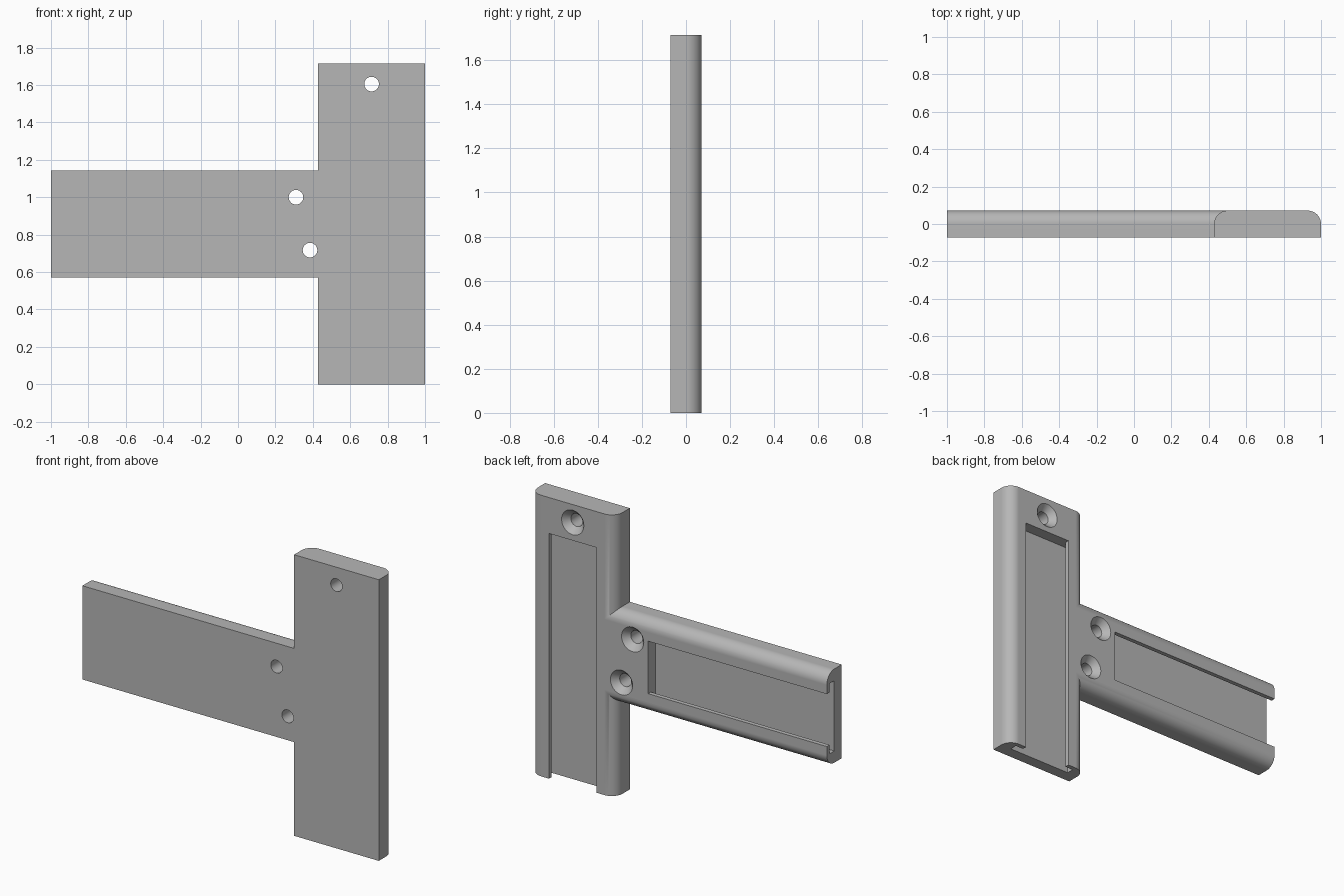
import bpy
import math
from mathutils import Matrix, Vector

if "Cube" in bpy.data.objects:
    bpy.data.objects.remove(bpy.data.objects["Cube"])

U = 1 / 14            # basic module: wall width, half thickness, edge radius
BAR_X = 10 * U        # centre line of the upright bar
ARM_Z = 12 * U        # centre line of the side arm
TOP = 24 * U

grey = bpy.data.materials.new("grey plastic")
grey.use_nodes = True
grey.diffuse_color = (0.47, 0.47, 0.47, 1)
grey.node_tree.nodes["Principled BSDF"].inputs["Base Color"].default_value = grey.diffuse_color


def prism(name, profile, length, matrix):
    """Extrude a (width, depth) profile along local z, then place it."""
    n = len(profile)
    verts = [(x, y, z) for z in (0, length) for x, y in profile]
    faces = [list(range(n))[::-1], list(range(n, 2 * n))]
    faces += [(i, (i + 1) % n, n + (i + 1) % n, n + i) for i in range(n)]
    mesh = bpy.data.meshes.new(name)
    mesh.from_pydata(verts, [], faces)
    mesh.transform(matrix)
    mesh.materials.append(grey)
    obj = bpy.data.objects.new(name, mesh)
    bpy.context.collection.objects.link(obj)
    return obj


def lathe(name, profile, x, z, sides=40):
    """Solid of revolution about the y axis from (radius, y) rings."""
    verts, faces = [], []
    for r, y in profile:
        for i in range(sides):
            a = math.tau * i / sides
            verts.append((x + r * math.cos(a), y, z + r * math.sin(a)))
    for k in range(len(profile) - 1):
        for i in range(sides):
            j = (i + 1) % sides
            faces.append((k * sides + i, (k + 1) * sides + i,
                          (k + 1) * sides + j, k * sides + j))
    last = (len(profile) - 1) * sides
    faces += [list(range(sides)), list(range(last, last + sides))[::-1]]
    mesh = bpy.data.meshes.new(name)
    mesh.from_pydata(verts, [], faces)
    mesh.materials.append(grey)
    obj = bpy.data.objects.new(name, mesh)
    bpy.context.collection.objects.link(obj)
    return obj


def combine(target, other, operation):
    mod = target.modifiers.new(operation.lower(), "BOOLEAN")
    mod.operation, mod.object, mod.solver = operation, other, "EXACT"
    bpy.context.view_layer.objects.active = target
    bpy.ops.object.modifier_apply(modifier=mod.name)
    bpy.data.objects.remove(other)


def mirrored(half):
    """Close a right-hand half profile with its mirror image."""
    return half + [(-x, y) for x, y in reversed(half)]


# Rail section: flat front, two rounded back edges
steps = 14
rail = mirrored([(4 * U, -U)] + [
    (3 * U + U * math.cos(math.pi / 2 * i / steps), U * math.sin(math.pi / 2 * i / steps))
    for i in range(steps + 1)])

# Undercut slot section, open at the back
lip_in, lip_y = 0.16, 0.045
slot = mirrored([(3 * U, 0), (3 * U, lip_y), (lip_in, lip_y), (lip_in, 2 * U)])

# Local z of a prism becomes world z for the bar and world x for the arm
upright = Matrix.Translation((BAR_X, 0, 0))


def sideways(x):
    rot = Matrix(((0, 0, 1), (0, 1, 0), (-1, 0, 0))).to_4x4()
    return Matrix.Translation(Vector((x, 0, ARM_Z))) @ rot


# Upright bar and side arm
bracket = prism("t_bracket", rail, TOP, upright)
arm = prism("side_arm", rail, 1.54, sideways(-1))
combine(bracket, arm, "UNION")

# Slots running out through the bottom of the bar and the end of the arm
combine(bracket, prism("bar_slot", slot, 1.495 + U, upright @ Matrix.Translation((0, 0, -U))), "DIFFERENCE")
combine(bracket, prism("arm_slot", slot, 1.205 + U, sideways(-1 - U)), "DIFFERENCE")

# Countersunk screw holes
hole_r, sink_r = 0.039, 0.075
for x, z in ((BAR_X, 1.605), (0.31, 1.0), (0.385, 0.717)):
    rings = [(hole_r, -2 * U), (hole_r, U - 0.038), (sink_r, U),
             (sink_r, 2 * U)]
    combine(bracket, lathe("screw_hole", rings, x, z), "DIFFERENCE")

# Smooth the rounded edges, keep the rest crisp
bpy.ops.object.select_all(action="DESELECT")
bracket.select_set(True)
bpy.context.view_layer.objects.active = bracket
bpy.ops.object.shade_smooth_by_angle(angle=math.radians(30))
weighted = bracket.modifiers.new("weighted_normals", "WEIGHTED_NORMAL")
weighted.keep_sharp = True
